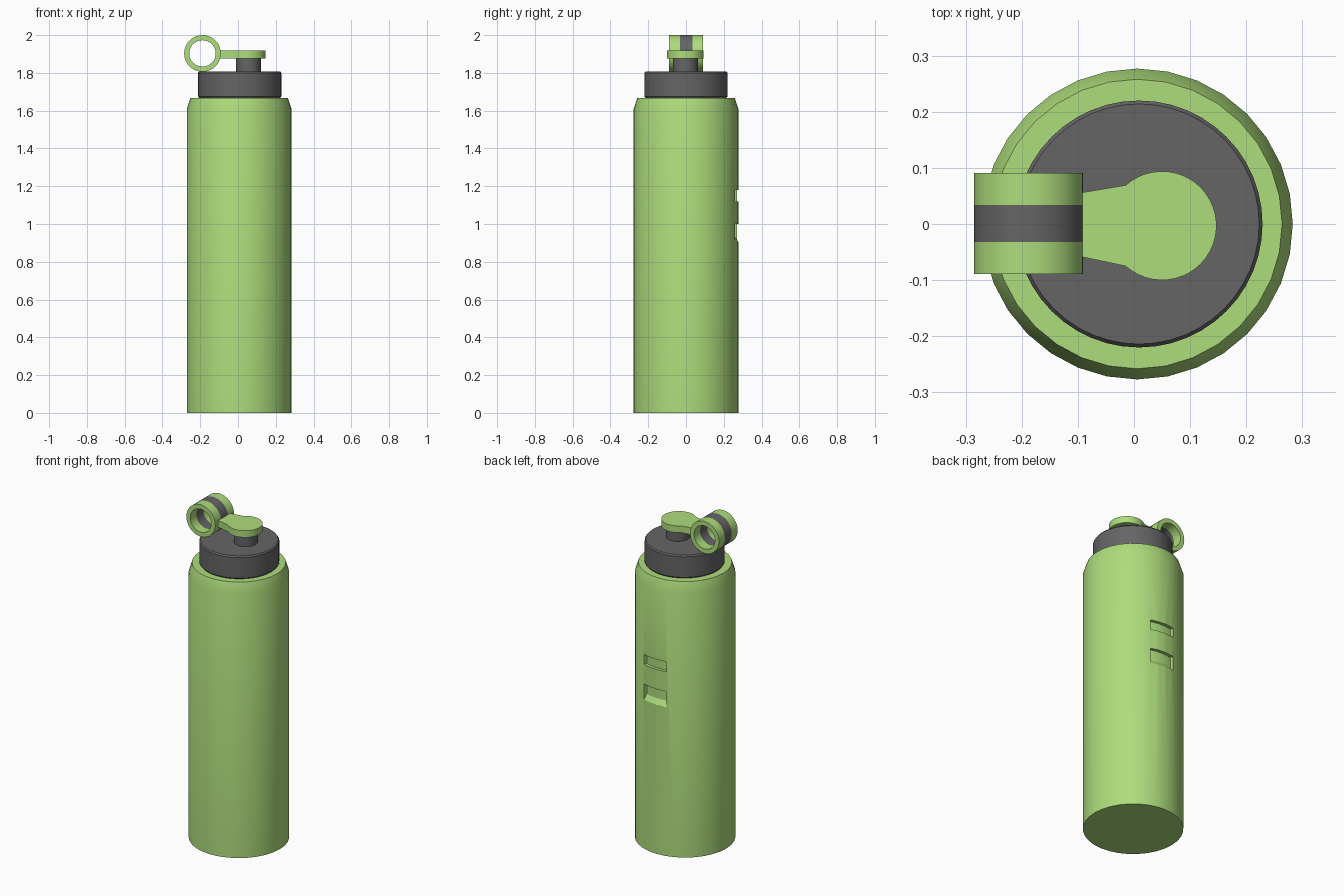
import bpy, bmesh
from math import radians, cos, sin, pi

if "Cube" in bpy.data.objects:
    bpy.data.objects.remove(bpy.data.objects["Cube"])


def material(name, rgb):
    m = bpy.data.materials.new(name)
    m.diffuse_color = (*rgb, 1)
    m.use_nodes = True
    m.node_tree.nodes["Principled BSDF"].inputs["Base Color"].default_value = m.diffuse_color
    return m


GREEN = material("green", (0.42, 0.72, 0.20))
DARK = material("dark_grey", (0.13, 0.13, 0.13))


def finish(name, bm, mat):
    bmesh.ops.recalc_face_normals(bm, faces=bm.faces)
    me = bpy.data.meshes.new(name)
    bm.to_mesh(me)
    bm.free()
    me.materials.append(mat)
    ob = bpy.data.objects.new(name, me)
    bpy.context.collection.objects.link(ob)
    return ob


def smooth(ob, angle=30):
    bpy.ops.object.select_all(action='DESELECT')
    ob.select_set(True)
    bpy.context.view_layer.objects.active = ob
    bpy.ops.object.shade_smooth_by_angle(angle=radians(angle))


def sweep(name, profile, mat, loc=(0, 0, 0), n=32, start=0, arc=360, closed=False):
    """Revolve (radius, z) points round z; open full turns are capped top and bottom."""
    bm = bmesh.new()
    full = arc == 360
    count = n if full else n + 1
    rows = []
    for i in range(count):
        a = radians(start + arc * i / n)
        rows.append([bm.verts.new((r * cos(a), r * sin(a), z)) for r, z in profile])
    m = len(profile)
    for i in range(n):
        p, q = rows[i], rows[(i + 1) % count]
        for j in range(m if closed else m - 1):
            k = (j + 1) % m
            bm.faces.new((p[j], q[j], q[k], p[k]))
    if not full:
        bm.faces.new(rows[0])
        bm.faces.new(rows[-1])
    elif not closed:
        bm.faces.new([r[0] for r in rows])
        bm.faces.new([r[-1] for r in rows])
    ob = finish(name, bm, mat)
    ob.location = loc
    return ob


CX = 0.006

# Bottle body with shoulder chamfer
body = sweep("body", [(0.277, 0), (0.277, 1.61), (0.258, 1.668)], GREEN, (CX, 0, 0))

# Two shallow slots cut in the back; the lower one has a sloping bottom
slots = [[(0.257, 1.12), (0.30, 1.12), (0.30, 1.18), (0.257, 1.18)],
         [(0.257, 0.935), (0.277, 0.905), (0.30, 0.87), (0.30, 1.0), (0.257, 1.0)]]
for i, prof in enumerate(slots):
    cutter = sweep(f"slot_cutter_{i + 1}", prof, GREEN, (CX, 0, 0),
                   n=8, start=70, arc=33, closed=True)
    cutter.hide_render = True
    mod = body.modifiers.new("slot", 'BOOLEAN')
    mod.operation = 'DIFFERENCE'
    mod.solver = 'EXACT'
    mod.object = cutter
    bpy.context.view_layer.update()
    bpy.context.view_layer.objects.active = body
    bpy.ops.object.modifier_apply(modifier=mod.name)
    bpy.data.objects.remove(cutter)
smooth(body)

# Lid and spout
lid = sweep("lid", [(0.214, 1.667), (0.220, 1.675), (0.220, 1.80), (0.214, 1.808)],
            DARK, (CX + 0.003, 0, 0), n=48)
smooth(lid)
smooth(sweep("spout", [(0.066, 1.80), (0.066, 1.885)], DARK, (0.055, -0.003, 0)))

# Spout cap with a tapering strap to the carry ring
bm = bmesh.new()
outline = [(0.05 + 0.097 * cos(radians(a)), -0.003 + 0.097 * sin(radians(a)))
           for a in range(-132, 133, 8)]
outline += [(-0.105, 0.054), (-0.105, -0.056)]
face = bm.faces.new([bm.verts.new((x, y, 1.877)) for x, y in outline])
ext = bmesh.ops.extrude_face_region(bm, geom=[face])
bmesh.ops.translate(bm, vec=(0, 0, 0.041),
                    verts=[v for v in ext["geom"] if isinstance(v, bmesh.types.BMVert)])
smooth(finish("cap_strap", bm, GREEN))

# Carry ring: dark band between two green bands, axis along y
bands = [("ring_front", -0.089, -0.032, GREEN),
         ("ring_band", -0.032, 0.034, DARK),
         ("ring_back", 0.034, 0.091, GREEN)]
for name, y0, y1, mat in bands:
    ring = sweep(name, [(0.070, -y1), (0.097, -y1), (0.097, -y0), (0.070, -y0)],
                 mat, (-0.188, 0, 1.903), n=40, closed=True)
    ring.rotation_euler.x = pi / 2
    smooth(ring)
